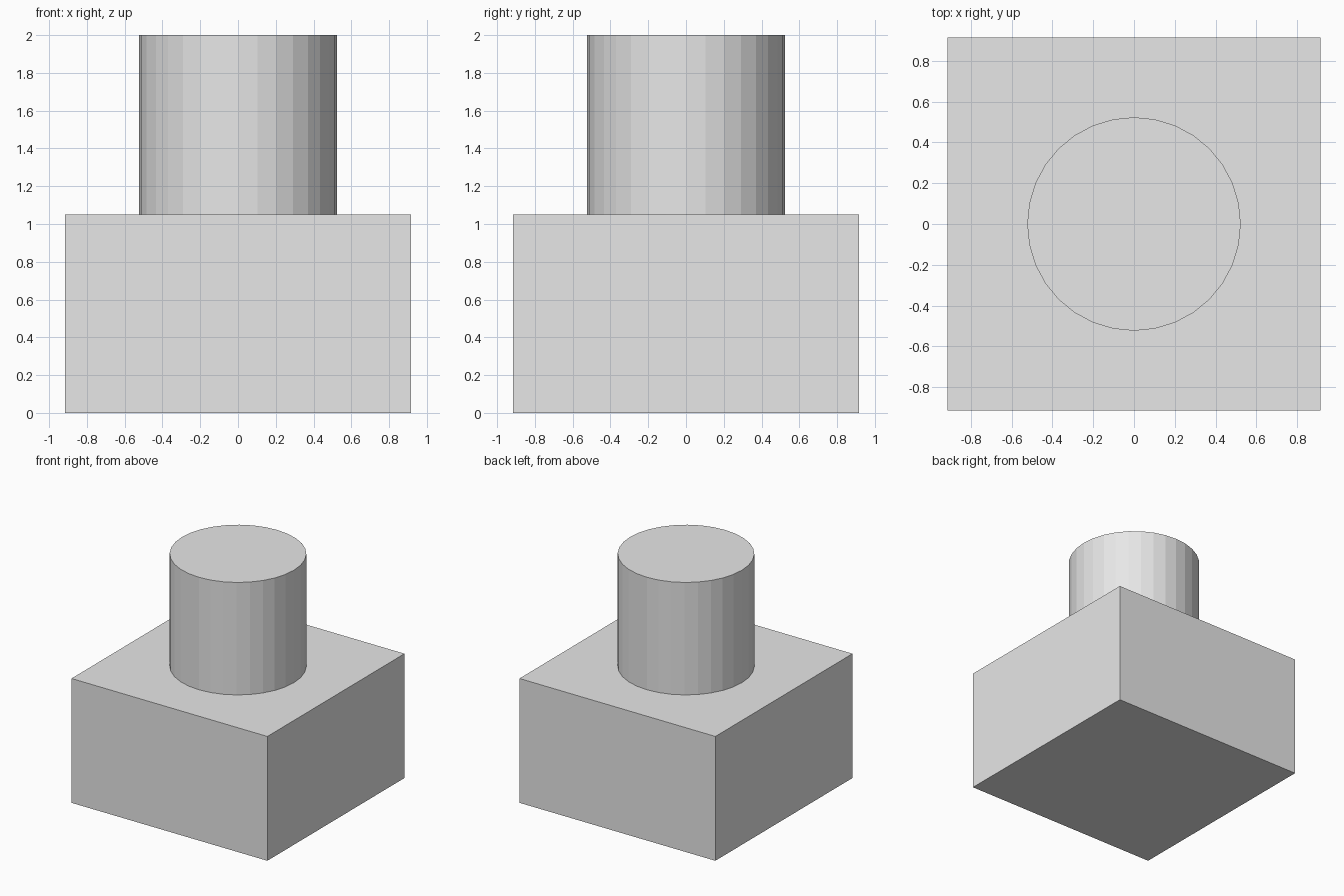
import bpy

# Remove the default object
cube = bpy.data.objects.get("Cube")
if cube:
    bpy.data.objects.remove(cube, do_unlink=True)

# Single light grey material
GREY = (0.8, 0.8, 0.8, 1.0)
grey = bpy.data.materials.new("light_grey")
grey.use_nodes = True
grey.diffuse_color = GREY
for node in grey.node_tree.nodes:
    if node.type == "BSDF_PRINCIPLED":
        node.inputs["Base Color"].default_value = GREY

WIDTH = 1.83
BASE_TOP = 1.05
TOP = 2.0
RADIUS = 0.523


def finish(name):
    """Name the active object and give it the material."""
    obj = bpy.context.object
    obj.name = obj.data.name = name
    obj.data.materials.append(grey)
    return obj


# Square base block
bpy.ops.mesh.primitive_cube_add(size=1, location=(0, 0, BASE_TOP / 2))
base = finish("base_block")
base.scale = (WIDTH, WIDTH, BASE_TOP)
bpy.ops.object.transform_apply(location=False, rotation=False, scale=True)

# Faceted round post standing on the base
bpy.ops.mesh.primitive_cylinder_add(
    vertices=32, radius=RADIUS, depth=TOP - BASE_TOP,
    location=(0, 0, (TOP + BASE_TOP) / 2))
finish("round_post")
